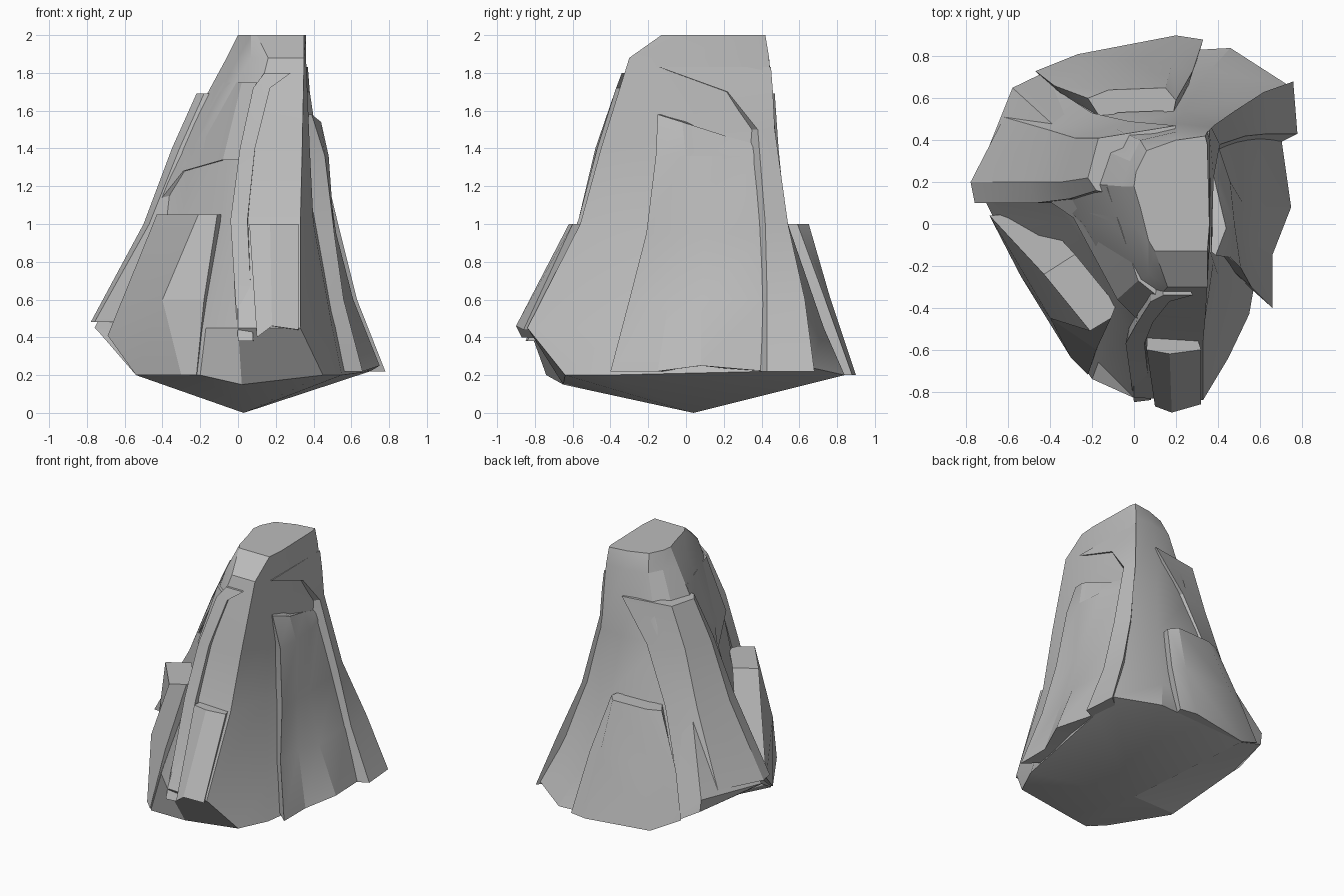
import bpy
import bmesh
from mathutils import Vector

cube = bpy.data.objects.get("Cube")
if cube:
    bpy.data.objects.remove(cube, do_unlink=True)

# One plain stone colour
stone = bpy.data.materials.new("stone grey")
stone.use_nodes = True
stone.diffuse_color = (0.5, 0.5, 0.5, 1)
stone.node_tree.nodes["Principled BSDF"].inputs["Base Color"].default_value = stone.diffuse_color

AXIS = Vector((0.1, 0.1, 0))


def finish(name, bm, smooth_angle):
    """Turn a bmesh into a stone object with crisp edges."""
    bmesh.ops.recalc_face_normals(bm, faces=bm.faces)
    mesh = bpy.data.meshes.new(name)
    bm.to_mesh(mesh)
    bm.free()
    mesh.materials.append(stone)
    obj = bpy.data.objects.new(name, mesh)
    bpy.context.collection.objects.link(obj)
    bpy.ops.object.select_all(action='DESELECT')
    obj.select_set(True)
    bpy.context.view_layer.objects.active = obj
    bpy.ops.object.shade_smooth_by_angle(angle=smooth_angle)
    return obj


def bridge(bm, lower, upper, closed):
    """Join two rows of vertices with quads."""
    count = len(lower)
    for i in range(count if closed else count - 1):
        j = (i + 1) % count
        bm.faces.new((lower[i], lower[j], upper[j], upper[i]))


def loft_core(name, rim_heights, levels, ridges, foot):
    """Loft the main body from ridge lines that run from rim to summit."""
    bm = bmesh.new()
    rim = [bm.verts.new((*ridge[0], z)) for ridge, z in zip(ridges, rim_heights)]
    rings = [rim] + [[bm.verts.new((*ridge[k], z)) for ridge in ridges]
                     for k, z in enumerate(levels, start=1)]
    for lower, upper in zip(rings, rings[1:]):
        bridge(bm, lower, upper, True)
    bm.faces.new(rings[-1])
    # Shallow pointed underside
    tip = bm.verts.new(foot)
    for i, vert in enumerate(rim):
        bm.faces.new((rim[i - 1], vert, tip))
    return finish(name, bm, 0.4)


def slab(name, rows, inset):
    """Build a closed plate: outer rows, and the same rows sunk into the body."""
    bm = bmesh.new()
    outer, inner = [], []
    for row in rows:
        points = [Vector(p) for p in row]
        outer.append([bm.verts.new(p) for p in points])
        inner.append([bm.verts.new(p.lerp(Vector((AXIS.x, AXIS.y, p.z)), inset))
                      for p in points])
    # Each row becomes a ring, outer side first and inner side back again
    rings = [front + back[::-1] for front, back in zip(outer, inner)]
    for lower, upper in zip(rings, rings[1:]):
        bridge(bm, lower, upper, True)
    # Close the top and bottom
    for front, back in ((outer[0], inner[0]), (outer[-1], inner[-1])):
        bridge(bm, front, back, False)
    return finish(name, bm, 0.35)


def at(z, *points):
    """Place plan points at one height."""
    return [(x, y, z) for x, y in points]


# Main body: ridge lines anticlockwise from the front left-hand corner
rim_heights = (.2, .2, .22, .24, .2, .2, .36, .42, .2, .2, .15)
levels = (.45, 1, 1.4, 1.88, 2)
ridges = [
    [(.45, -.64), (.33, -.84), (.33, -.56), (.34, -.45), (.35, -.3), (.35, -.13)],
    [(.55, -.43), (.5, -.37), (.4, -.24), (.38, -.18), (.36, -.12), (.36, 0)],
    [(.7, .43), (.62, .43), (.46, .42), (.38, .41), (.36, .4), (.35, .38)],
    [(.74, .66), (.65, .61), (.47, .51), (.38, .46), (.35, .44), (.34, .42)],
    [(.46, .84), (.36, .73), (.24, .54), (.2, .48), (.2, .44), (.2, .4)],
    [(-.27, .8), (-.25, .7), (-.15, .52), (-.1, .46), (.03, .4), (.06, .35)],
    [(-.57, .65), (-.58, .65), (-.36, .45), (-.25, .4), (-.02, .3), (.01, .25)],
    [(-.73, .15), (-.76, .2), (-.46, .2), (-.32, .2), (-.06, .18), (0, .18)],
    [(-.54, -.23), (-.6, .03), (-.3, 0), (-.24, 0), (0, -.01), (.03, .08)],
    [(-.2, -.74), (-.17, -.66), (-.1, -.4), (-.06, -.33), (.07, -.24), (.07, -.08)],
    [(.02, -.65), (0, -.83), (0, -.54), (.04, -.44), (.16, -.3), (.1, -.13)],
]
loft_core("rock_body", rim_heights, levels, ridges, (.03, .04, 0))

# Long narrow rib up the front
slab("front_rib", [
    at(.38, (0, -.85), (.08, -.84)),
    at(1.02, (-.04, -.57), (.05, -.57)),
    at(1.4, (.01, -.48), (.09, -.47)),
    at(1.72, (.08, -.37), (.17, -.37)),
    at(1.8, (.14, -.34), (.28, -.34)),
], .2)

# Broken block standing against the front
slab("front_block", [
    [(.1, -.87, .4), (.18, -.9, .46), (.32, -.86, .44)],
    at(1, (.06, -.6), (.17, -.62), (.32, -.6)),
], .2)

# Leaning slab on the front right-hand side
slab("leaning_slab", [
    at(.2, (-.54, -.25), (-.3, -.64), (-.22, -.72)),
    [(-.69, .04, .41), (-.4, -.45, .6), (-.18, -.6, .6)],
    at(1.05, (-.43, -.24), (-.21, -.51), (-.11, -.45)),
], .28)

# Broad raised panel on the left flank, scooped outwards at its foot
slab("flank_panel", [
    [(.66, -.4, .22), (.66, -.15, .22), (.75, .08, .25), (.7, .43, .22)],
    at(.6, (.56, -.3), (.56, -.09), (.61, .08), (.59, .43)),
    at(.95, (.51, -.21), (.5, -.02), (.52, .1), (.5, .42)),
    at(1.36, (.46, -.16), (.48, 0), (.46, .2), (.4, .38)),
    [(.39, -.15, 1.58), (.44, -.02, 1.54), (.38, .23, 1.46), (.38, .38, 1.42)],
], .3)

# Back corner plate that curls over the flank panel
slab("corner_plate", [
    at(.22, (.78, .43), (.76, .68)),
    at(.6, (.63, .43), (.62, .63)),
    at(1, (.53, .42), (.48, .54)),
    at(1.5, (.41, .38), (.38, .47)),
    at(1.7, (.38, .22), (.37, .46)),
    at(1.83, (.37, -.14), (.36, .45)),
], .15)

# Stepped block across the back
slab("back_block", [
    [(-.47, .73, .3), (-.27, .81, .2), (.2, .9, .2), (.33, .88, .2)],
    at(.62, (-.38, .66), (-.25, .72), (.18, .76), (.28, .73)),
    at(1, (-.22, .6), (-.12, .64), (.15, .65), (.2, .59)),
], .2)

# Raised shoulder wrapping from the right-hand side to the back
slab("side_shoulder", [
    at(.48, (-.76, .1), (-.78, .2), (-.62, .51), (-.4, .66)),
    at(1, (-.47, .1), (-.5, .2), (-.41, .45), (-.2, .53)),
    at(1.4, (-.31, .12), (-.35, .2), (-.28, .41), (-.02, .49)),
    at(1.69, (-.18, .16), (-.22, .22), (-.17, .41), (.2, .47)),
], .25)

# Arched lip above the hollow on the front right-hand side
slab("hollow_lip", [
    [(-.45, .14, 1.08), (-.29, .03, 1.28), (-.08, -.36, 1.34), (.02, -.46, 1.34)],
    at(1.75, (-.13, .18), (-.07, 0), (.02, -.27), (.12, -.35)),
], .2)
